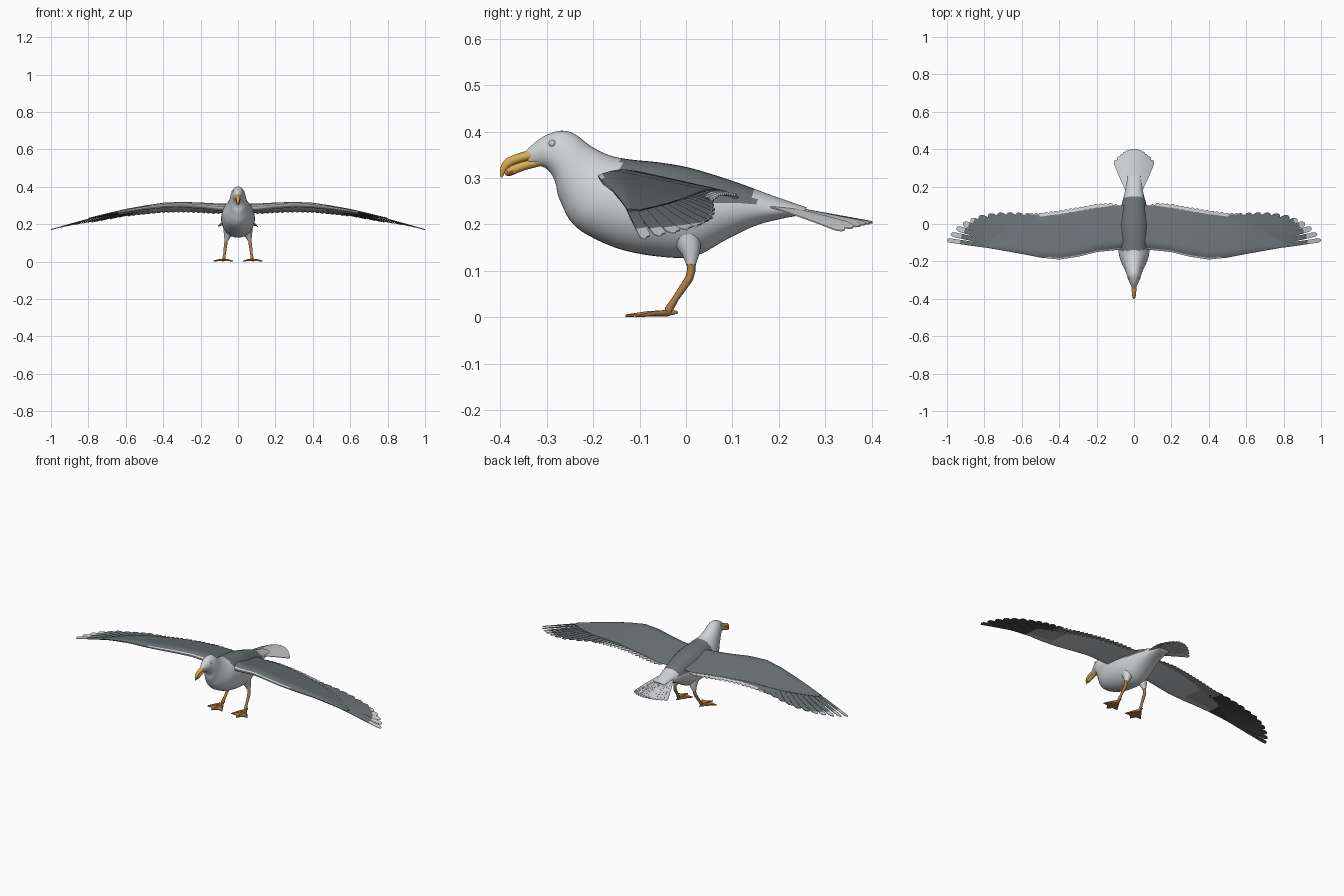
import bpy, bmesh, math
from mathutils import Vector

if "Cube" in bpy.data.objects:
    bpy.data.objects.remove(bpy.data.objects["Cube"])


def mat(name, r, g, b):
    m = bpy.data.materials.new(name)
    m.diffuse_color = (r, g, b, 1)
    m.use_nodes = True
    m.node_tree.nodes["Principled BSDF"].inputs["Base Color"].default_value = m.diffuse_color
    return m


WHITE = mat("white_plumage", 0.63, 0.65, 0.67)
GREY = mat("mantle_grey", 0.15, 0.17, 0.18)
BLACK = mat("wingtip_black", 0.07, 0.07, 0.075)
UNDER = mat("underwing_grey", 0.40, 0.41, 0.42)
YELLOW = mat("bill_yellow", 0.68, 0.42, 0.08)
RED = mat("bill_spot_red", 0.45, 0.10, 0.03)
ORANGE = mat("leg_orange", 0.42, 0.20, 0.065)
EYE = mat("pale_eye", 0.58, 0.57, 0.55)


def finish(name, bm, mats, mirror=False, angle=50):
    bmesh.ops.recalc_face_normals(bm, faces=bm.faces)
    me = bpy.data.meshes.new(name)
    bm.to_mesh(me)
    bm.free()
    ob = bpy.data.objects.new(name, me)
    bpy.context.collection.objects.link(ob)
    for m in mats:
        me.materials.append(m)
    bpy.ops.object.select_all(action='DESELECT')
    ob.select_set(True)
    bpy.context.view_layer.objects.active = ob
    bpy.ops.object.shade_smooth_by_angle(angle=math.radians(angle))
    if mirror:
        ob.modifiers.new("mirror", 'MIRROR').use_mirror_merge = False
    return ob


def skin(bm, rings, rule=None):
    """Bridge closed rings of points and cap the ends; rule(i, k) picks the material."""
    vs = [[bm.verts.new(p) for p in r] for r in rings]
    n = len(vs[0])
    for i in range(len(vs) - 1):
        for k in range(n):
            f = bm.faces.new((vs[i][k], vs[i][(k + 1) % n], vs[i + 1][(k + 1) % n], vs[i + 1][k]))
            f.material_index = rule(i, k) if rule else 0
    for i, end in ((0, vs[0]), (len(vs) - 2, vs[-1])):
        f = bm.faces.new(end)
        f.material_index = rule(i, n // 2 + 1) if rule else 0


def catmull(rows, steps):
    out = []
    for i in range(len(rows) - 1):
        a, b, c, d = (rows[max(0, min(len(rows) - 1, i + j))] for j in (-1, 0, 1, 2))
        for s in range(steps):
            t = s / steps
            out.append([0.5 * (2 * q + (r - p) * t + (2 * p - 5 * q + 4 * r - w) * t * t
                               + (3 * q - p - 3 * r + w) * t ** 3) for p, q, r, w in zip(a, b, c, d)])
    return out + [list(rows[-1])]


def loft(bm, rows, steps, seg, rule=None):
    """Rows: top y, top z, bottom y, bottom z, half width."""
    rings = []
    for ty, tz, by, bz, w in catmull(rows, steps):
        rings.append([(w * math.cos(a), (ty + by) / 2 + (ty - by) / 2 * math.sin(a),
                       (tz + bz) / 2 + (tz - bz) / 2 * math.sin(a))
                      for a in (2 * math.pi * k / seg for k in range(seg))])
    skin(bm, rings, (lambda i, k: rule(rings[i][k], 2 * math.pi * (k + .5) / seg)) if rule else None)


def tube(bm, pts, radii, seg=10):
    pts = [Vector(p) for p in pts]
    rings = []
    for i, p in enumerate(pts):
        d = (pts[min(i + 1, len(pts) - 1)] - pts[max(i - 1, 0)]).normalized()
        u = d.cross(Vector((1, 0, 0.01))).normalized()
        v = d.cross(u)
        rings.append([p + radii[i] * (u * math.cos(a) + v * math.sin(a))
                      for a in (2 * math.pi * k / seg for k in range(seg))])
    skin(bm, rings)


def interp(table, x):
    for (a, p), (b, q) in zip(table, table[1:]):
        if x <= b:
            return p + (q - p) * max(0, (x - a) / (b - a))
    return table[-1][1]


# Head and body, with the grey mantle across the back
body = [(-.347, .358, -.337, .330, .010), (-.325, .378, -.308, .325, .022), (-.30, .394, -.292, .312, .031),
        (-.27, .403, -.281, .290, .038), (-.24, .396, -.277, .268, .043), (-.205, .370, -.268, .245, .050),
        (-.165, .350, -.250, .210, .064), (-.12, .341, -.215, .180, .079), (-.06, .335, -.14, .147, .088),
        (0, .325, -.05, .131, .090), (.06, .308, .02, .133, .082), (.12, .288, .09, .170, .066),
        (.19, .262, .16, .202, .048), (.26, .238, .25, .222, .034)]
bm = bmesh.new()
loft(bm, body, 5, 40, lambda p, a: 1 if -.145 < p[1] < .14 and math.sin(a) > .38 else 0)
finish("body", bm, [WHITE, GREY])

# Bill: hooked upper half, lower half with red spot
bm = bmesh.new()
loft(bm, [(-.33, .363, -.318, .342, .015), (-.365, .353, -.36, .333, .012), (-.39, .341, -.382, .322, .009),
          (-.400, .322, -.390, .312, .006), (-.400, .303, -.396, .302, .001)], 4, 16)
finish("upper_bill", bm, [YELLOW])
bm = bmesh.new()
loft(bm, [(-.315, .345, -.308, .328, .015), (-.35, .338, -.347, .318, .011), (-.380, .327, -.378, .306, .009),
          (-.393, .316, -.389, .307, .003)], 4, 16, lambda p, a: 1 if -.384 < p[1] < -.366 and p[2] < .316 else 0)
finish("lower_bill", bm, [YELLOW, RED])

# Eyes
bm = bmesh.new()
bmesh.ops.create_uvsphere(bm, u_segments=16, v_segments=10, radius=0.008)
bmesh.ops.translate(bm, vec=(.026, -.288, .375), verts=bm.verts)
finish("eyes", bm, [EYE], True)

# Wing surface tables, all keyed on x
LEAD = [(.03, -.13), (.1, -.14), (.2, -.15), (.3, -.175), (.4, -.19), (.5, -.18), (.6, -.16), (.8, -.125), (1, -.085)]
BACK = [(.03, .10), (.12, .098), (.3, .068), (.5, .02), (.6, 0), (.7, -.04), (.8, -.10)]
TRAIL = [(.05, .09), (.12, .113), (.2, .108), (.3, .09), (.4, .073), (.5, .06), (.6, .055)]
CREST = [(.03, .325), (.1, .322), (.2, .327), (.3, .33), (.4, .325), (.5, .308), (.6, .288), (.7, .263),
         (.8, .235), (.9, .206), (1, .177)]
SLOPE = [(.03, .24), (.5, .2), (.75, .15), (1, 0)]
THICK = [(.03, .05), (.2, .036), (.4, .03), (.6, .018), (.8, .005)]


def wing_z(x, y):
    return interp(CREST, x) - interp(SLOPE, x) * (y - interp(LEAD, x))


# Wing arms: cambered blade, grey above, white leading edge and lining, black outer lining
xs = [.03 + .77 * i / 44 for i in range(45)]
vs = [(i / 14) ** 1.7 for i in range(15)]
rings = []
for x in xs:
    y0, y1, t = interp(LEAD, x), interp(BACK, x), interp(THICK, x)
    top, low = [], []
    for v in vs:
        y = y0 + (y1 - y0) * v
        z = wing_z(x, y) - .6 * t * (1 - min(v / .22, 1)) ** 2
        top.append((x, y, z))
        low.append((x, y, z - .002 - t * math.sqrt(min(1, v * 6)) * (1 - v) ** .8))
    rings.append(top + low[::-1])


def arm_rule(i, k):
    if k < 14:
        return 1 if k < 2 and xs[i] < .45 else 0
    if xs[i] > .64:
        return 2
    return 1 if xs[i] < .45 or k > 22 else 3


bm = bmesh.new()
skin(bm, rings, arm_rule)
finish("wing_arms", bm, [GREY, WHITE, BLACK, UNDER], True)


def feather(bm, root, tip, half, tip_len, zfun, lift=0, tilt=.002):
    """Thin rounded vane: slot 0 above, slot 1 at the tip, slot 2 below."""
    a, b = Vector(root), Vector(tip)
    d = b - a
    length = d.length
    side = Vector((-d.y, d.x)) / length
    cut = 1 - tip_len / length
    ts = sorted({0, .25, .5, .7, cut, .88, .93, .965, .985, 1})
    layers = [[], []]
    for t in ts:
        end = max(0, (t - (1 - 1.6 * half / length)) / (1.6 * half / length))
        w = half * (.65 + .35 * min(1, t * 2)) * max(.06, math.sqrt(max(0, 1 - end * end)))
        for j, layer in enumerate(layers):
            row = []
            for s in (-1, 0, 1):
                p = a + d * t + side * w * s
                row.append(bm.verts.new((p.x, p.y, zfun(p.x, p.y) + lift + tilt * s - .0025 * j)))
            layer.append(row)
    for i in range(len(ts) - 1):
        tipped = int(ts[i] >= cut - 1e-6)
        for j, r in enumerate(layers):
            for k in (0, 1):
                f = bm.faces.new((r[i][k], r[i][k + 1], r[i + 1][k + 1], r[i + 1][k]))
                f.material_index = 2 if j else tipped
        for k in (0, 2):
            f = bm.faces.new((layers[0][i][k], layers[0][i + 1][k], layers[1][i + 1][k], layers[1][i][k]))
            f.material_index = tipped
    for i in (0, -1):
        for k in (0, 1):
            bm.faces.new((layers[0][i][k], layers[0][i][k + 1], layers[1][i][k + 1], layers[1][i][k]))


# Secondary feathers with white trailing tips
bm = bmesh.new()
for i in range(18):
    x = .10 + .45 * i / 17
    feather(bm, (x - .01, interp(LEAD, x) + .12), (x, interp(TRAIL, x)), .019, .020 if x < .5 else .008,
            wing_z, -.004)
finish("secondary_feathers", bm, [GREY, WHITE, UNDER], True)

# Primary feathers fanning to the fingered wing tip
tips = [(.58, .055), (.63, .056), (.68, .057), (.73, .055), (.78, .05), (.83, .04), (.875, .025),
        (.915, .005), (.95, -.022), (.98, -.053), (1.0, -.086)]
bm = bmesh.new()
for i, tip in enumerate(tips):
    f = i / 10
    feather(bm, (.52 + .14 * f, -.04 - .095 * f), tip, .028 - .0165 * f, .004 if i < 6 else .02 + .013 * (i - 6),
            wing_z, -.004 + .0006 * (i % 2))
finish("primary_feathers", bm, [GREY, WHITE, BLACK], True)

# Tail fan
bm = bmesh.new()
for i in range(13):
    s = (i - 6) / 6
    feather(bm, (.03 * s, .17), (.10 * s, .402 - .06 * s * s), .015, .02,
            lambda x, y: .245 - (y - .19) * .18 - 2.6 * x * x, .0005 * (i % 2), .001)
finish("tail_feathers", bm, [WHITE, WHITE, WHITE])

# Thighs and legs
bm = bmesh.new()
tube(bm, [(.040, -.005, .20), (.048, .004, .165), (.057, .011, .138), (.063, .011, .113)],
     [.036, .031, .019, .010], 18)
finish("thighs", bm, [WHITE], True)
bm = bmesh.new()
tube(bm, [(.062, .012, .13), (.065, .011, .10), (.067, .007, .085), (.072, -.022, .042), (.075, -.037, .018),
          (.075, -.04, .006)], [.008, .009, .009, .007, .009, .007])
finish("legs", bm, [ORANGE], True)

# Webbed feet: three front toes, a hind toe and the web between
heel = (.075, -.038, .010)
toes = [(.030, -.108, .004), (.082, -.130, .004), (.130, -.100, .004)]
bm = bmesh.new()
for t in toes:
    mid = [(p + q) / 2 for p, q in zip(heel, t)]
    tube(bm, [heel, (mid[0], mid[1], .009), t], [.007, .005, .003], 8)
tube(bm, [heel, (.076, -.018, .012)], [.006, .003], 8)
for a, b in zip(toes, toes[1:]):
    dip = [(p + q) / 2 * .85 + h * .15 for p, q, h in zip(a, b, heel)]
    plan = [heel, a, dip, b]
    skin(bm, [[(p[0], p[1], z) for p in plan] for z in (.003, .007)])
finish("webbed_feet", bm, [ORANGE], True)

# Settle the model exactly on the ground
bpy.context.view_layer.update()
dg = bpy.context.evaluated_depsgraph_get()
low = min(v.co.z for o in bpy.data.objects for v in o.evaluated_get(dg).data.vertices)
for o in bpy.data.objects:
    o.location.z -= low
